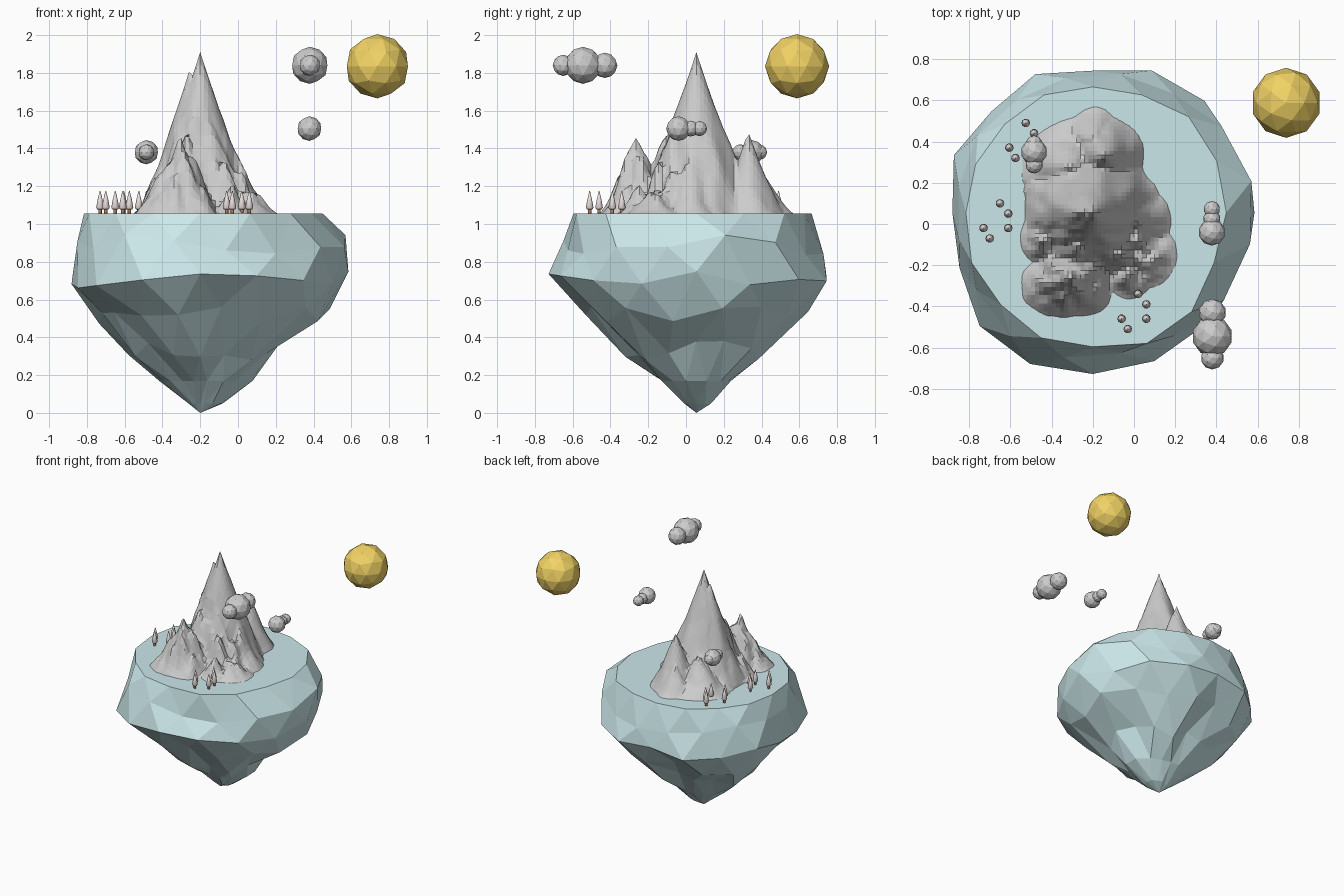
import bpy, bmesh, math, random
from mathutils import Vector, noise

if "Cube" in bpy.data.objects:
    bpy.data.objects.remove(bpy.data.objects["Cube"])

random.seed(11)
TOP = 1.055


def material(name, rgb):
    m = bpy.data.materials.new(name)
    m.diffuse_color = (*rgb, 1)
    m.use_nodes = True
    m.node_tree.nodes["Principled BSDF"].inputs["Base Color"].default_value = m.diffuse_color
    return m


def finish(bm, name, mat=None, smooth=False):
    bmesh.ops.recalc_face_normals(bm, faces=bm.faces)
    for f in bm.faces:
        f.smooth = smooth
    me = bpy.data.meshes.new(name)
    bm.to_mesh(me)
    bm.free()
    ob = bpy.data.objects.new(name, me)
    bpy.context.collection.objects.link(ob)
    if mat:
        me.materials.append(mat)
    return ob


ice = material("ice", (0.6, 0.8, 0.82))
gold = material("gold", (0.88, 0.65, 0.13))
needles = material("needles", (0.82, 0.74, 0.72))
bark = material("bark", (0.4, 0.2, 0.1))

# Floating island: staggered craggy rings, radii given to right, back, left, front
N = 16
CX, CY = -0.2, 0.055
rings = [
    (TOP, 0.65, 0.61, 0.61, 0.67),
    (0.89, 0.76, 0.68, 0.66, 0.70),
    (0.71, 0.76, 0.71, 0.70, 0.80),
    (0.52, 0.66, 0.57, 0.56, 0.56),
    (0.33, 0.41, 0.35, 0.41, 0.35),
    (0.17, 0.28, 0.17, 0.22, 0.17),
    (0.05, 0.12, 0.07, 0.06, 0.05),
]
spread = [0.035, 0.035, 0.035, 0.07, 0.09, 0.09, 0.08]
bm = bmesh.new()
loops = []
for k, (z, right, back, left, front) in enumerate(rings):
    loop = []
    for i in range(N):
        a = 2 * math.pi * (i + 0.5 * (k % 2)) / N
        c, s = math.cos(a), math.sin(a)
        r = (right if c > 0 else left) * c * c + (back if s > 0 else front) * s * s
        r *= 1.0 + 0.015 * math.sin(2 * a) ** 2 + random.uniform(-1, 1) * spread[k]
        dz = random.uniform(-0.055, 0.055) if 0 < k < 5 else 0
        loop.append(bm.verts.new((CX + r * c, CY + r * s, z + dz)))
    loops.append(loop)
for k in range(len(loops) - 1):
    a, b = loops[k], loops[k + 1]
    for i in range(N):
        j = (i + 1) % N
        if k % 2 == 0:
            bm.faces.new((a[i], a[j], b[i]))
            bm.faces.new((a[j], b[j], b[i]))
        else:
            bm.faces.new((a[i], b[j], b[i]))
            bm.faces.new((a[i], a[j], b[j]))
tip = bm.verts.new((CX, CY, 0))
for i in range(N):
    bm.faces.new((loops[-1][i], loops[-1][(i + 1) % N], tip))
bm.faces.new(loops[0])
finish(bm, "floating_island", ice)

# Mountain range: height grid, highest of several craggy peaks (x, y, height, radius)
peaks = [
    (-0.20, 0.055, 0.855, 0.335),
    (-0.26, 0.055, 0.75, 0.27),
    (-0.30, -0.26, 0.43, 0.20),
    (-0.27, -0.10, 0.46, 0.18),
    (-0.14, 0.33, 0.43, 0.19),
    (-0.19, 0.41, 0.22, 0.15),
    (-0.31, 0.27, 0.26, 0.23),
    (0.00, 0.02, 0.30, 0.17),
    (0.05, -0.16, 0.15, 0.16),
    (-0.07, -0.14, 0.29, 0.14),
    (-0.03, -0.24, 0.14, 0.12),
    (-0.43, -0.08, 0.20, 0.12),
    (-0.41, -0.30, 0.20, 0.14),
]


def height(x, y):
    best = -1
    for px, py, h, rad in peaks:
        d = math.hypot(x - px, y - py)
        wobble = 1 + 0.12 * noise.noise(Vector((x * 9, y * 9, px * 20))) * min(1, d / 0.08)
        t = 1 - d * wobble / rad
        best = max(best, h * t ** 1.2 if t > 0 else h * t)
    crag = 0.08 if y < 0 else 0.02
    if 0 < best < 0.55:
        best += crag * noise.noise(Vector((x * 16, y * 16, 3))) * min(1, best / 0.15)
    return best


STEP = 0.02
NX, NY = 44, 58
X0, Y0 = -0.6, 0.055 - 28 * STEP
bm = bmesh.new()
grid = [[height(X0 + i * STEP, Y0 + j * STEP) for j in range(NY)] for i in range(NX)]
verts = [[bm.verts.new((X0 + i * STEP, Y0 + j * STEP, TOP + max(grid[i][j], -0.03)))
          for j in range(NY)] for i in range(NX)]
for i in range(NX - 1):
    for j in range(NY - 1):
        if max(grid[i][j], grid[i + 1][j], grid[i][j + 1], grid[i + 1][j + 1]) > 0:
            bm.faces.new((verts[i][j], verts[i + 1][j], verts[i + 1][j + 1], verts[i][j + 1]))
loose = [v for v in bm.verts if not v.link_faces]
bmesh.ops.delete(bm, geom=loose, context='VERTS')
finish(bm, "mountain_range")


# Pine trees: the same grove of five repeated three times
def lathe(name, x, y, profile, mat, sides=10):
    bm = bmesh.new()
    rows = [[bm.verts.new((x + r * math.cos(2 * math.pi * i / sides),
                           y + r * math.sin(2 * math.pi * i / sides), z))
             for i in range(sides)] for r, z in profile]
    for a, b in zip(rows, rows[1:]):
        for i in range(sides):
            j = (i + 1) % sides
            bm.faces.new((a[i], a[j], b[j], b[i]))
    bm.faces.new(rows[0])
    bm.faces.new(rows[-1])
    finish(bm, name, mat, True)


grove = [(0.02, -0.34), (0.06, -0.39), (0.06, -0.46), (-0.06, -0.46), (-0.03, -0.51)]
for gx, gy in [(0, 0), (-0.67, 0.44), (-0.545, 0.83)]:
    for tx, ty in grove:
        lathe("tree_trunk", tx + gx, ty + gy, [(0.009, TOP - 0.01), (0.009, TOP + 0.03)], bark)
        lathe("tree_crown", tx + gx, ty + gy,
              [(0.015, TOP + 0.022), (0.021, TOP + 0.032), (0.014, TOP + 0.07), (0.002, TOP + 0.12)],
              needles)


# Clouds and sun: faceted balls
def balls(name, items, mat=None):
    bm = bmesh.new()
    for x, y, z, r in items:
        made = bmesh.ops.create_icosphere(bm, subdivisions=2, radius=r)["verts"]
        bmesh.ops.translate(bm, verts=made, vec=(x, y, z))
    finish(bm, name, mat)


clouds = {
    "large_cloud": (0.38, 1.84, [(-0.545, 0.098), (-0.43, 0.067), (-0.65, 0.056)]),
    "small_cloud": (0.378, 1.505, [(-0.04, 0.065), (0.025, 0.042), (0.072, 0.04)]),
    "left_cloud": (-0.485, 1.38, [(0.35, 0.064), (0.39, 0.04), (0.287, 0.042)]),
}
for name, (x, z, parts) in clouds.items():
    balls(name, [(x, y, z, r) for y, r in parts])
balls("sun", [(0.738, 0.588, 1.835, 0.17)], gold)
